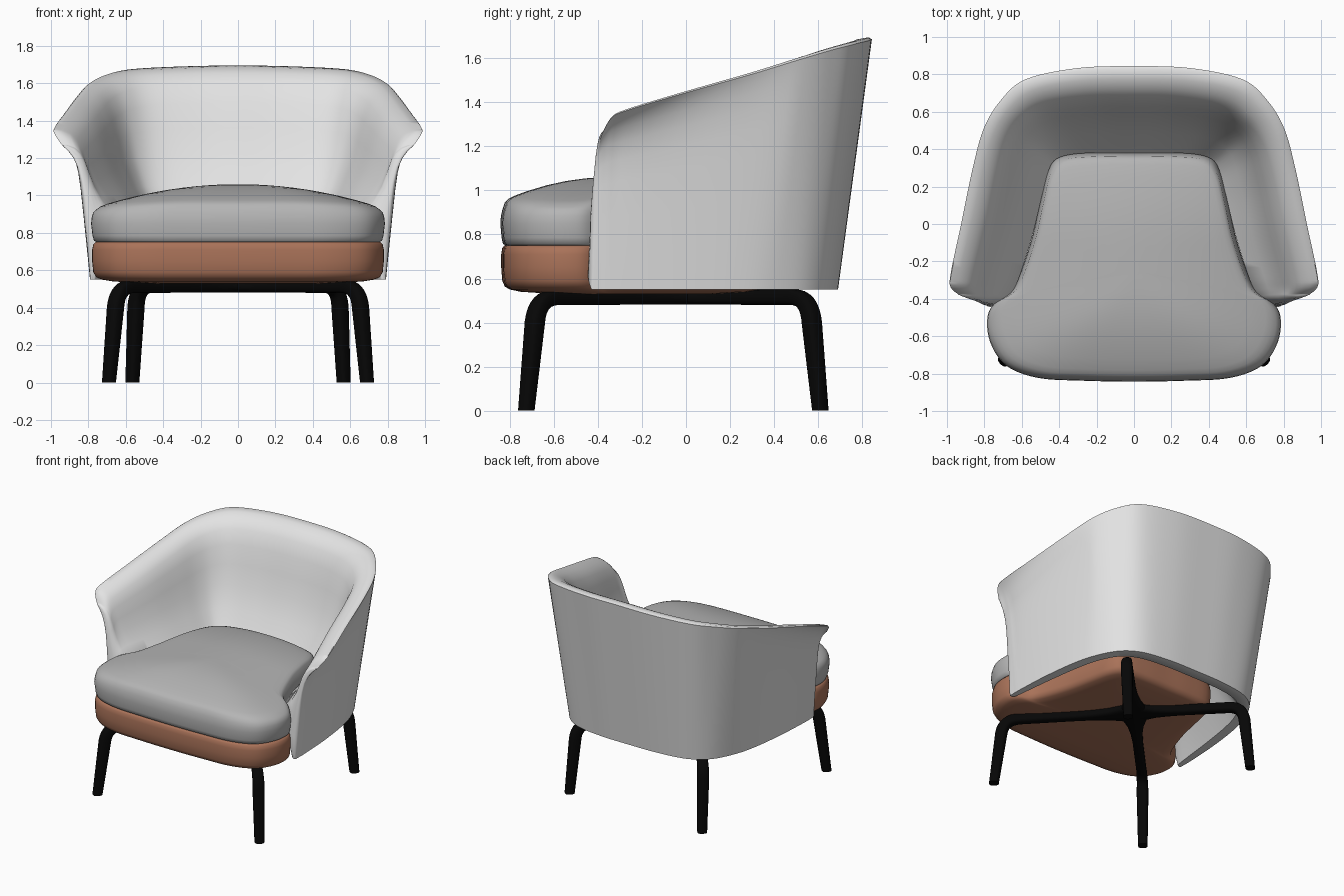
import bpy
import bmesh
import math
from mathutils import Vector

old = bpy.data.objects.get("Cube")
if old:
    bpy.data.objects.remove(old, do_unlink=True)


def material(name, r, g, b, rough=0.7):
    m = bpy.data.materials.new(name)
    m.use_nodes = True
    m.diffuse_color = (r, g, b, 1)
    m.node_tree.nodes["Principled BSDF"].inputs["Base Color"].default_value = (r, g, b, 1)
    m.node_tree.nodes["Principled BSDF"].inputs["Roughness"].default_value = rough
    return m


light_fabric = material("light grey fabric", 0.77, 0.77, 0.77)
seat_fabric = material("mid grey fabric", 0.46, 0.46, 0.46)
leather = material("tan leather", 0.40, 0.17, 0.10)
black_metal = material("black metal", 0.002, 0.002, 0.002)


def smooth_path(points, steps, closed=False):
    """Catmull-Rom curve through the points."""
    pts = [Vector(p) for p in points]
    n = len(pts)
    get = (lambda i: pts[i % n]) if closed else (lambda i: pts[max(0, min(n - 1, i))])
    out = []
    for i in range(n if closed else n - 1):
        a, b, c, d = (get(i + k) for k in (-1, 0, 1, 2))
        for s in range(steps):
            t = s / steps
            out.append(0.5 * (2 * b + (c - a) * t + (2 * a - 5 * b + 4 * c - d) * t * t
                              + (3 * b - a - 3 * c + d) * t ** 3))
    if not closed:
        out.append(pts[-1])
    return out


def mirrored(half):
    """Half outline ending on x = 0, continued to the other side."""
    return half + [(-p[0],) + tuple(p[1:]) for p in reversed(half[:-1])]


def loft(name, rings, mat):
    """Skin closed rings and cap both ends."""
    bm = bmesh.new()
    rows = [[bm.verts.new(p) for p in ring] for ring in rings]
    for a, b in zip(rows, rows[1:]):
        n = len(a)
        for i in range(n):
            bm.faces.new((a[i], a[(i + 1) % n], b[(i + 1) % n], b[i]))
    bm.faces.new(rows[0])
    bm.faces.new(rows[-1])
    bmesh.ops.recalc_face_normals(bm, faces=bm.faces)
    mesh = bpy.data.meshes.new(name)
    bm.to_mesh(mesh)
    bm.free()
    mesh.materials.append(mat)
    ob = bpy.data.objects.new(name, mesh)
    bpy.context.collection.objects.link(ob)
    bpy.ops.object.select_all(action="DESELECT")
    ob.select_set(True)
    bpy.context.view_layer.objects.active = ob
    bpy.ops.object.shade_smooth_by_angle(angle=math.radians(60))


# Wraparound shell: rim, foot line and line where it meets the seat
rim = [(0.945, -0.375, 1.27), (0.99, -0.335, 1.335), (0.99, -0.265, 1.37), (0.93, 0.0, 1.45),
       (0.865, 0.3, 1.535), (0.805, 0.51, 1.60), (0.715, 0.66, 1.645), (0.58, 0.775, 1.675),
       (0.30, 0.835, 1.69), (0, 0.845, 1.695)]
foot = [(0.79, -0.425), (0.79, -0.39), (0.79, -0.31), (0.775, -0.05), (0.74, 0.22),
        (0.69, 0.40), (0.60, 0.56), (0.46, 0.65), (0.24, 0.685), (0, 0.69)]
seat_line = [(0.665, -0.385), (0.64, -0.345), (0.605, -0.26), (0.54, -0.05), (0.49, 0.16),
             (0.455, 0.29), (0.41, 0.35), (0.31, 0.375), (0.16, 0.38), (0, 0.38)]
# Padded inside of the shell: (distance inward, drop) as fractions
padding = [(0.035, 0), (0.15, 0.012), (0.27, 0.05), (0.37, 0.12), (0.46, 0.25), (0.54, 0.42),
           (0.63, 0.6), (0.78, 0.8), (1, 1)]
STEPS = 6
rims, foots, seats = (smooth_path(mirrored(c), STEPS) for c in (rim, foot, seat_line))
sections = []
for i, (top, bottom, inner) in enumerate(zip(rims, foots, seats)):
    low = Vector((*bottom, 0.55))
    seat = Vector((*inner, 0.90))
    end = min(i, len(rims) - 1 - i) / (5 * STEPS)
    flare = 0.6 * min(1, 1.6 * max(0, 1 - end))
    ring = []
    for f in (0, 0.02, 0.2, 0.4, 0.6, 0.72, 0.82, 0.9, 0.95, 0.978, 0.992):
        p = low.lerp(top, (1 - flare) * f + flare * f ** 10)
        p.z = low.z + (top.z - low.z) * f
        ring.append(p)
    for t, drop in padding:
        p = top.lerp(seat, t)
        p.z = top.z + (seat.z - top.z) * drop
        ring.append(p)
    lip = low.lerp(Vector((*inner, 0.55)), 0.28)
    ring += [lip.lerp(seat, 0.5), lip]
    sections.append(ring)


def rounded_end(ring):
    """Narrowing rings that round off the front of an arm, most where it is thick."""
    pairs = list(zip(ring, reversed(ring)))
    return [[p.lerp(q, pull) - Vector((0, push * min(1, (p - q).length / 0.12), 0)) for p, q in pairs]
            for pull, push in ((0.04, 0.01), (0.13, 0.02), (0.28, 0.027), (0.42, 0.03))]


loft("backrest_shell",
     rounded_end(sections[0])[::-1] + sections + rounded_end(sections[-1]), light_fabric)

# Seat outline, shared by the cushion and the base
half = [(0, -0.84), (0.27, -0.835), (0.51, -0.82), (0.68, -0.755), (0.765, -0.63), (0.78, -0.50),
        (0.74, -0.42), (0.64, -0.34), (0.55, -0.1), (0.50, 0.12), (0.46, 0.28), (0.39, 0.36),
        (0.2, 0.38), (0, 0.38)]
outline = smooth_path(half + [(-x, y) for x, y in reversed(half[1:-1])], 5, closed=True)
centre = Vector((0, -0.25))


def crown(p):
    """Height of the domed cushion top."""
    side = 0.13 * (p.x / 0.78) ** 2
    front = 0.11 * (max(0, -p.y - 0.35) / 0.49) ** 2
    back = 0.06 * (max(0, p.y + 0.1) / 0.48) ** 2
    return 1.06 - math.hypot(side, front) - back


def pad(profile):
    """Stack scaled copies of the seat outline: (scale, height) pairs."""
    return [[(*centre.lerp(p, s), z) for p in outline] for s, z in profile]


cushion = pad([(0.5, 0.75), (0.965, 0.75), (0.985, 0.758), (0.995, 0.785), (1.005, 0.85), (1.0, 0.885),
               (0.99, 0.91)])
for s, sink in ((0.97, 0.012), (0.94, 0.003), (0.9, 0), (0.8, 0), (0.65, 0), (0.5, 0), (0.35, 0),
                (0.2, 0), (0.05, 0)):
    ring = [centre.lerp(p, s) for p in outline]
    cushion.append([(*p, crown(p) - sink) for p in ring])
loft("seat_cushion", cushion, seat_fabric)
loft("seat_base", pad([(0.02, 0.53), (0.6, 0.53), (0.85, 0.54), (0.93, 0.55), (0.97, 0.563), (0.99, 0.59),
                       (0.998, 0.65), (0.998, 0.71), (0.99, 0.738), (0.975, 0.75), (0.5, 0.75)]), leather)


# Legs: each bends over into an arm that widens towards the hub
def leg(name, foot_xy, knee_xy):
    foot_pt = Vector((*foot_xy, 0.0))
    knee = Vector((*knee_xy, 0.515))
    hub = Vector((0, 0, 0.515))
    before = knee.lerp(foot_pt, 0.22)
    after = knee.lerp(hub, 0.13)
    # path entries: position, half height, half width
    path = [(foot_pt, 0.034, 0.034), (foot_pt.lerp(before, 0.5), 0.038, 0.038)]
    for k in range(9):
        t = k / 8
        r = 0.042 - 0.006 * t
        path.append((before.lerp(knee, t).lerp(knee.lerp(after, t), t), r, r))
    for t, width in ((0.5, 0.037), (0.65, 0.043), (0.78, 0.058), (0.88, 0.082), (1, 0.12)):
        path.append((after.lerp(hub, t), 0.034, width))
    side = Vector((-knee.y, knee.x, 0)).normalized()
    rings = []
    for i, (p, height, width) in enumerate(path):
        tangent = (path[min(i + 1, len(path) - 1)][0] - path[max(i - 1, 0)][0]).normalized()
        if i == 0:
            tangent = Vector((0, 0, 1))
        up = tangent.cross(side).normalized()
        ring = []
        for k in range(20):
            a = math.tau * k / 20
            c, s = math.cos(a), math.sin(a)
            # rounded square section
            ring.append(p + side * width * math.copysign(abs(c) ** 0.7, c)
                        + up * height * math.copysign(abs(s) ** 0.7, s))
        rings.append(ring)
    loft(name, rings, black_metal)


for label, sx in (("left", 1), ("right", -1)):
    leg("front_leg_" + label, (sx * 0.69, -0.725), (sx * 0.645, -0.675))
    leg("rear_leg_" + label, (sx * 0.565, 0.61), (sx * 0.54, 0.56))
